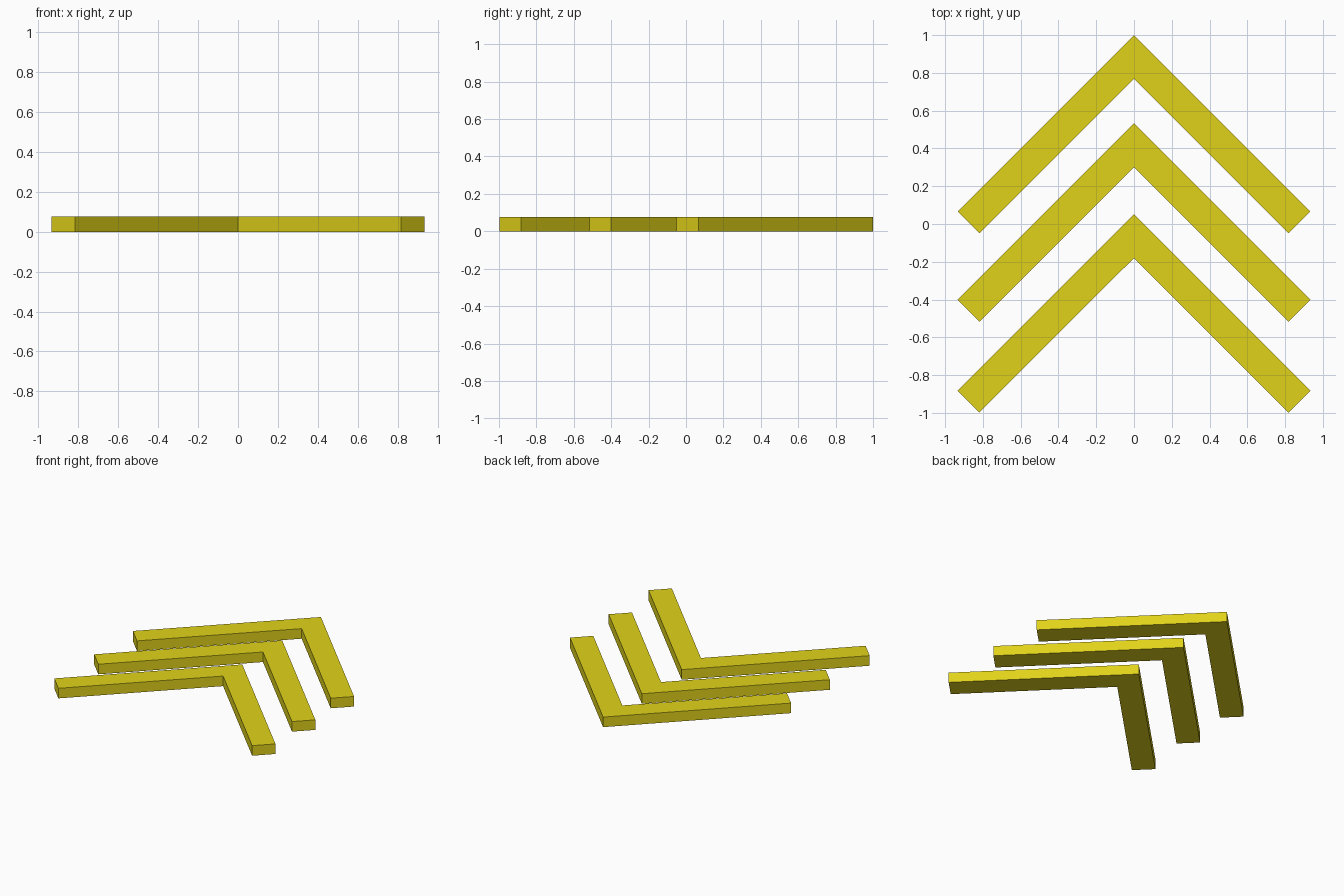
import bpy, bmesh

if "Cube" in bpy.data.objects:
    bpy.data.objects.remove(bpy.data.objects["Cube"])

THICK = 0.077    # plate height
REACH = 0.934    # outer half width of a chevron
BAND = 0.232     # vertical depth of the arm band

yellow = bpy.data.materials.new("yellow")
yellow.diffuse_color = (0.75, 0.65, 0.01, 1)
yellow.use_nodes = True
yellow.node_tree.nodes["Principled BSDF"].inputs["Base Color"].default_value = yellow.diffuse_color


def chevron(name, apex):
    """Extruded 45 degree chevron with square-cut arm ends."""
    inner = REACH - BAND / 2
    right = [(REACH, apex - REACH), (inner, apex - REACH - BAND / 2)]
    left = [(-x, y) for x, y in reversed(right)]
    outline = [(0, apex)] + left[::-1] + [(0, apex - BAND)] + right[::-1]

    bm = bmesh.new()
    face = bm.faces.new([bm.verts.new((x, y, 0)) for x, y in outline])
    top = bmesh.ops.extrude_face_region(bm, geom=[face], use_keep_orig=True)
    bmesh.ops.translate(bm, vec=(0, 0, THICK),
                        verts=[g for g in top["geom"] if isinstance(g, bmesh.types.BMVert)])
    bmesh.ops.recalc_face_normals(bm, faces=bm.faces)
    mesh = bpy.data.meshes.new(name)
    bm.to_mesh(mesh)
    bm.free()
    mesh.materials.append(yellow)
    bpy.context.collection.objects.link(bpy.data.objects.new(name, mesh))


# Three stacked chevrons, from back to front
for name, apex in (("back_chevron", 1.0), ("middle_chevron", 0.533), ("front_chevron", 0.052)):
    chevron(name, apex)
